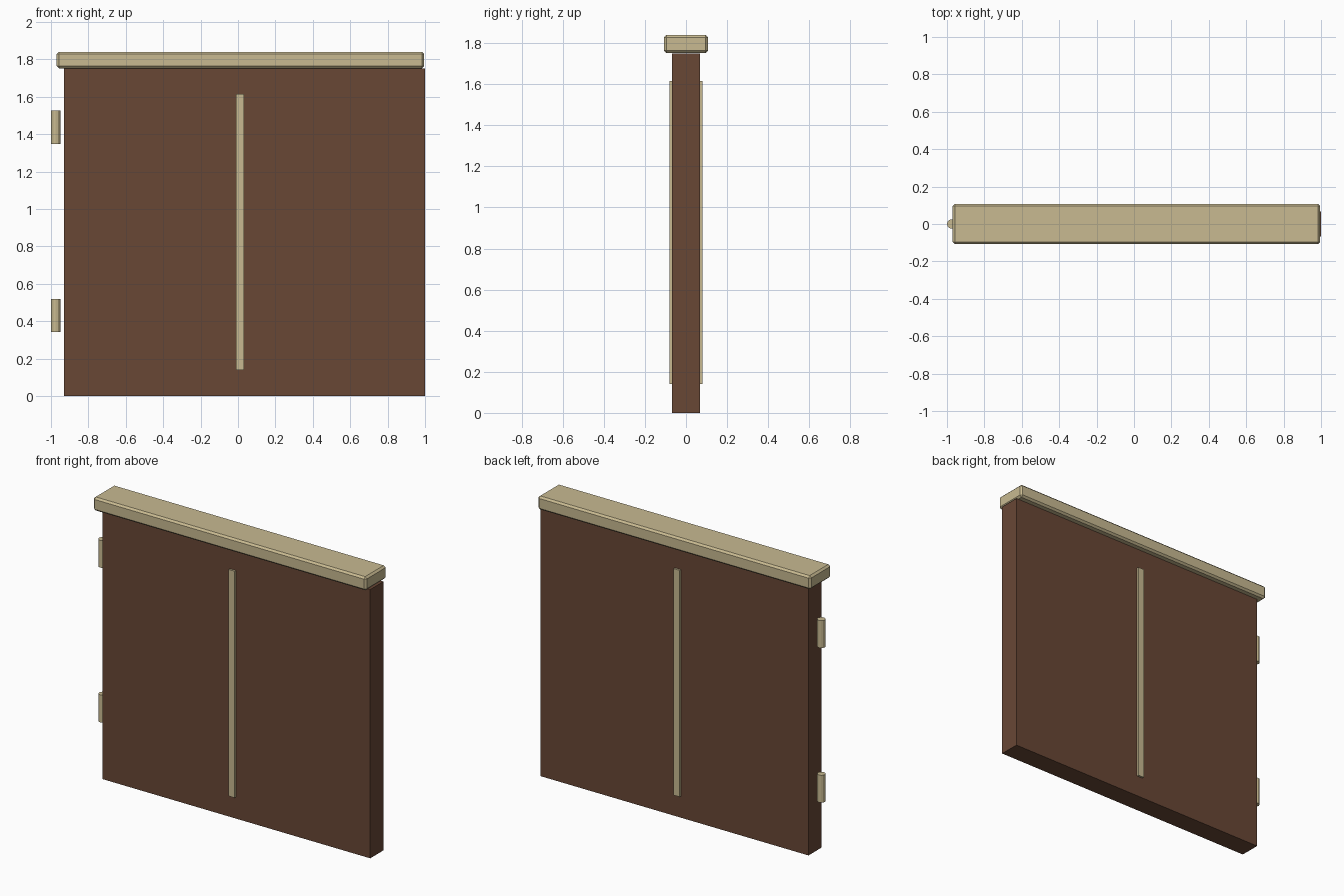
import bpy, bmesh
from mathutils import Matrix

if "Cube" in bpy.data.objects:
    bpy.data.objects.remove(bpy.data.objects["Cube"])


def material(name, rgb):
    m = bpy.data.materials.new(name)
    m.diffuse_color = (*rgb, 1)
    m.use_nodes = True
    m.node_tree.nodes["Principled BSDF"].inputs["Base Color"].default_value = m.diffuse_color
    return m


brown = material("dark brown", (0.138, 0.063, 0.036))
tan = material("pale tan", (0.578, 0.491, 0.283))


def finish(name, bm, mat):
    me = bpy.data.meshes.new(name)
    bm.to_mesh(me)
    bm.free()
    me.materials.append(mat)
    ob = bpy.data.objects.new(name, me)
    bpy.context.collection.objects.link(ob)
    return ob


def box(name, lo, hi, mat, bevel=0):
    bm = bmesh.new()
    bmesh.ops.create_cube(bm, size=1)
    for v in bm.verts:
        v.co = [hi[i] if v.co[i] > 0 else lo[i] for i in range(3)]
    if bevel:
        bmesh.ops.bevel(bm, geom=bm.edges[:], offset=bevel, segments=1,
                        affect='EDGES', profile=0.5)
    return finish(name, bm, mat)


# gate panel
box("panel", (-0.93, -0.068, 0), (1.0, 0.068, 1.75), brown)

# bevelled top rail
box("top_rail", (-0.97, -0.108, 1.752), (0.995, 0.108, 1.84), tan, 0.012)

# centre strips on both faces
for name, y0, y1 in (("front_strip", -0.081, -0.06), ("back_strip", 0.06, 0.081)):
    box(name, (-0.011, y0, 0.14), (0.033, y1, 1.615), tan)

# hinge barrels
for name, z in (("lower_hinge", 0.43), ("upper_hinge", 1.437)):
    bm = bmesh.new()
    bmesh.ops.create_cone(bm, cap_ends=True, segments=12, radius1=0.025,
                          radius2=0.025, depth=0.178,
                          matrix=Matrix.Translation((-0.975, 0, z)))
    finish(name, bm, tan)
